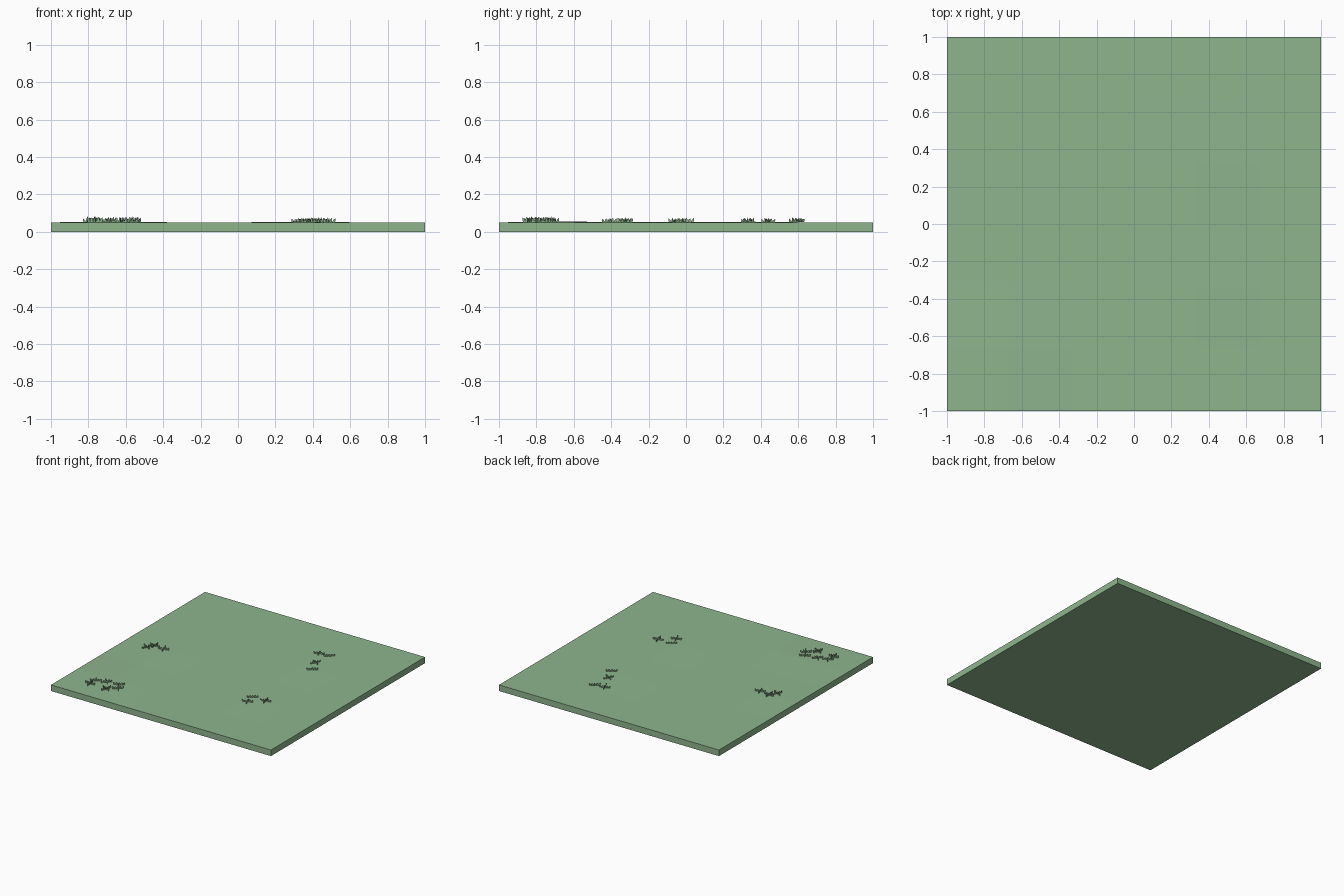
import bpy, bmesh, math, random
from mathutils import Matrix, Vector

if "Cube" in bpy.data.objects:
    bpy.data.objects.remove(bpy.data.objects["Cube"])

random.seed(4)
green = bpy.data.materials.new("grass_green")
green.diffuse_color = (0.27, 0.46, 0.27, 1)
green.use_nodes = True
green.node_tree.nodes["Principled BSDF"].inputs["Base Color"].default_value = green.diffuse_color
TOP = 0.05
STEP = 1 / 3
# Slightly raised grid points of the turf: (column, row) -> lift
BUMPS = {(1, 1): 0.006, (4, 2): 0.004, (4, 4): 0.004, (1, 3): 0.003}


def add_object(name, bm):
    mesh = bpy.data.meshes.new(name)
    bm.to_mesh(mesh)
    bm.free()
    mesh.materials.append(green)
    ob = bpy.data.objects.new(name, mesh)
    bpy.context.collection.objects.link(ob)
    return ob


# Ground slab: extruded grid with a barely uneven top
bm = bmesh.new()
bmesh.ops.create_grid(bm, x_segments=6, y_segments=6, size=1)
res = bmesh.ops.extrude_face_region(bm, geom=bm.faces[:])
for v in [g for g in res["geom"] if isinstance(g, bmesh.types.BMVert)]:
    key = (round((v.co.x + 1) / STEP), round((v.co.y + 1) / STEP))
    v.co.z = TOP + BUMPS.get(key, 0)
bmesh.ops.recalc_face_normals(bm, faces=bm.faces[:])
add_object("ground_slab", bm)


# Grass tuft: two crossed cards of pointed blades, each leaning a little
def add_card(bm, matrix, length, height, blades=5):
    w = length / blades
    for i in range(blades):
        x = -length / 2 + i * w
        h = height * random.uniform(0.7, 1)
        lean = (x + w / 2) * 0.15
        pts = [(x, 0), (x + w, 0), (x + w * 0.85 + lean, h * 0.6),
               (x + w / 2 + lean * 2, h), (x + w * 0.15 + lean, h * 0.6)]
        bm.faces.new([bm.verts.new(matrix @ Vector((px, 0, pz))) for px, pz in pts])


# Clumps: blade height, base height, then x, y, turn in degrees per tuft
clumps = {
    "back_right": (0.025, 0.051, [(0.325, 0.59, 20), (0.41, 0.60, 38),
                                  (0.395, 0.44, -28), (0.445, 0.33, 35)]),
    "left": (0.027, 0.05, [(-0.755, 0, 0), (-0.79, -0.055, -25), (-0.665, -0.015, 18)]),
    "front_right": (0.024, 0.052, [(0.36, -0.325, 35), (0.48, -0.325, 12), (0.375, -0.41, 20)]),
    "front_left": (0.029, 0.053, [(-0.76, -0.76, 30), (-0.68, -0.735, 45), (-0.58, -0.715, 30),
                                  (-0.55, -0.775, 40), (-0.765, -0.825, 5), (-0.615, -0.835, -22)]),
}
for name, (height, base, tufts) in clumps.items():
    bm = bmesh.new()
    for x, y, turn in tufts:
        for extra in (0, 90):
            m = Matrix.Translation((x, y, base)) @ Matrix.Rotation(math.radians(turn + extra), 4, "Z")
            add_card(bm, m, 0.08, height)
    add_object("grass_" + name, bm)
